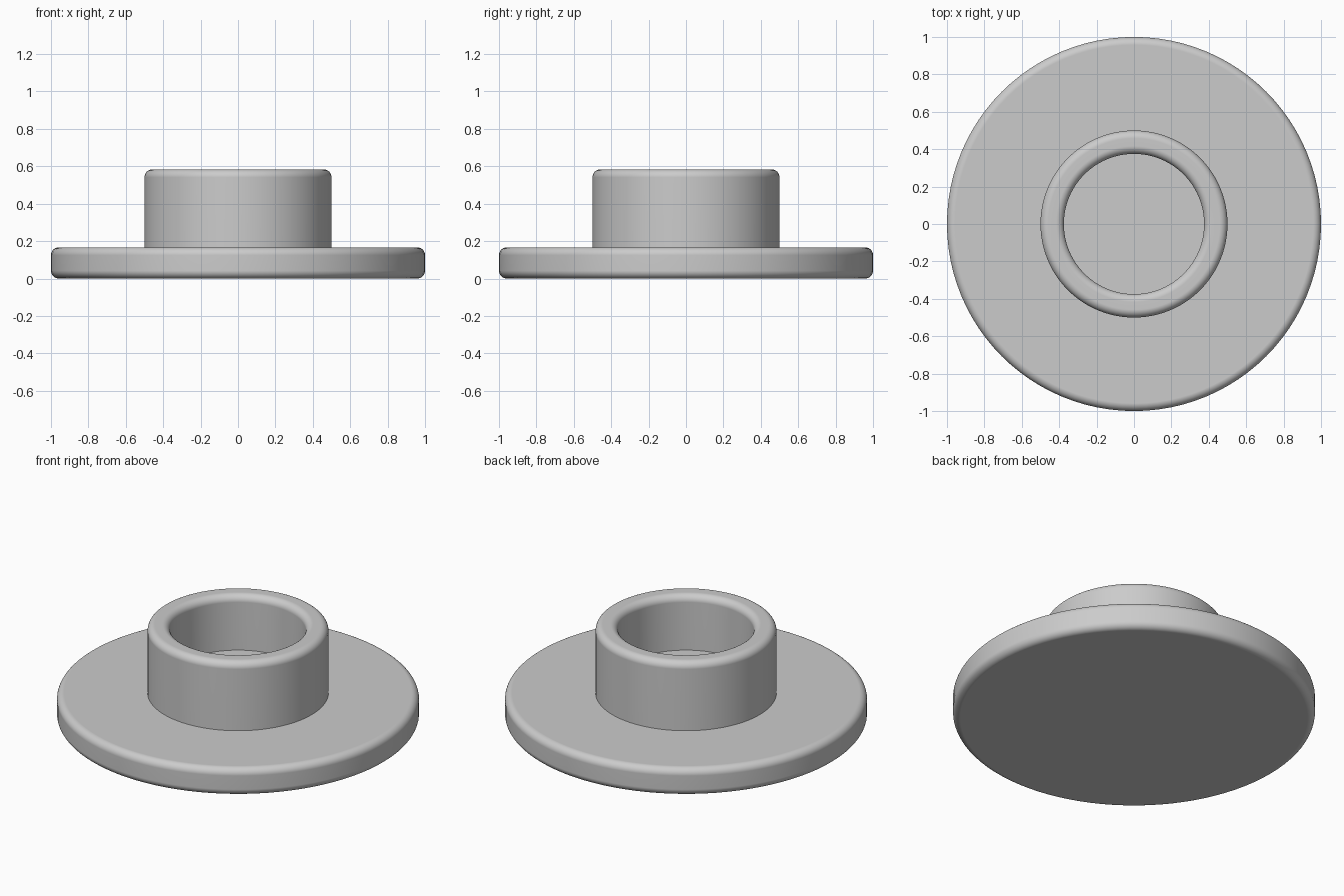
import bpy
import bmesh
from math import cos, sin, pi, radians

cube = bpy.data.objects.get("Cube")
if cube:
    bpy.data.objects.remove(cube, do_unlink=True)

U = 1 / 12          # base unit of the design
ROUND = U / 2       # radius of the rounded edges
SEGMENTS = 96

grey = bpy.data.materials.new("light_grey")
grey.use_nodes = True
colour = (0.6, 0.6, 0.6, 1)
grey.diffuse_color = colour
grey.node_tree.nodes["Principled BSDF"].inputs["Base Color"].default_value = colour


def arc(r, z, start, steps=8):
    """Quarter-round profile points, turning anticlockwise from the start angle."""
    angles = [radians(start) + pi / 2 * i / steps for i in range(steps + 1)]
    return [(r + ROUND * cos(a), z + ROUND * sin(a)) for a in angles]


def lathe(name, profile):
    """Spin a radius/height profile round the z axis."""
    bm = bmesh.new()
    verts = [bm.verts.new((r, 0, z)) for r, z in profile]
    edges = [bm.edges.new(pair) for pair in zip(verts, verts[1:])]
    bmesh.ops.spin(bm, geom=verts + edges, cent=(0, 0, 0), axis=(0, 0, 1),
                   angle=2 * pi, steps=SEGMENTS, use_merge=False)
    bmesh.ops.remove_doubles(bm, verts=bm.verts, dist=1e-5)
    bmesh.ops.recalc_face_normals(bm, faces=bm.faces)
    mesh = bpy.data.meshes.new(name)
    bm.to_mesh(mesh)
    bm.free()
    mesh.materials.append(grey)
    obj = bpy.data.objects.new(name, mesh)
    bpy.context.collection.objects.link(obj)
    bpy.ops.object.select_all(action="DESELECT")
    obj.select_set(True)
    bpy.context.view_layer.objects.active = obj
    bpy.ops.object.shade_smooth_by_angle(angle=radians(30))
    # Keep the flat areas flat beside the rounded edges
    weighted = obj.modifiers.new("weighted_normals", "WEIGHTED_NORMAL")
    weighted.keep_sharp = True
    return obj


# Wide base disc, rounded at both rims
disc_top = 2 * U
disc_edge = 1 - ROUND
lathe("base_disc",
      [(0, 0)] + arc(disc_edge, ROUND, -90)
      + arc(disc_edge, disc_top - ROUND, 0) + [(0, disc_top)])

# Raised collar with a rounded lip and a shallow-floored recess
collar_top, recess_floor = 7 * U, 3 * U
outer, inner = 6 * U, 4.5 * U
lip = collar_top - ROUND
lathe("collar",
      [(0, disc_top), (outer, disc_top)] + arc(outer - ROUND, lip, 0)
      + arc(inner + ROUND, lip, 90)
      + [(inner, recess_floor), (0, recess_floor)])
